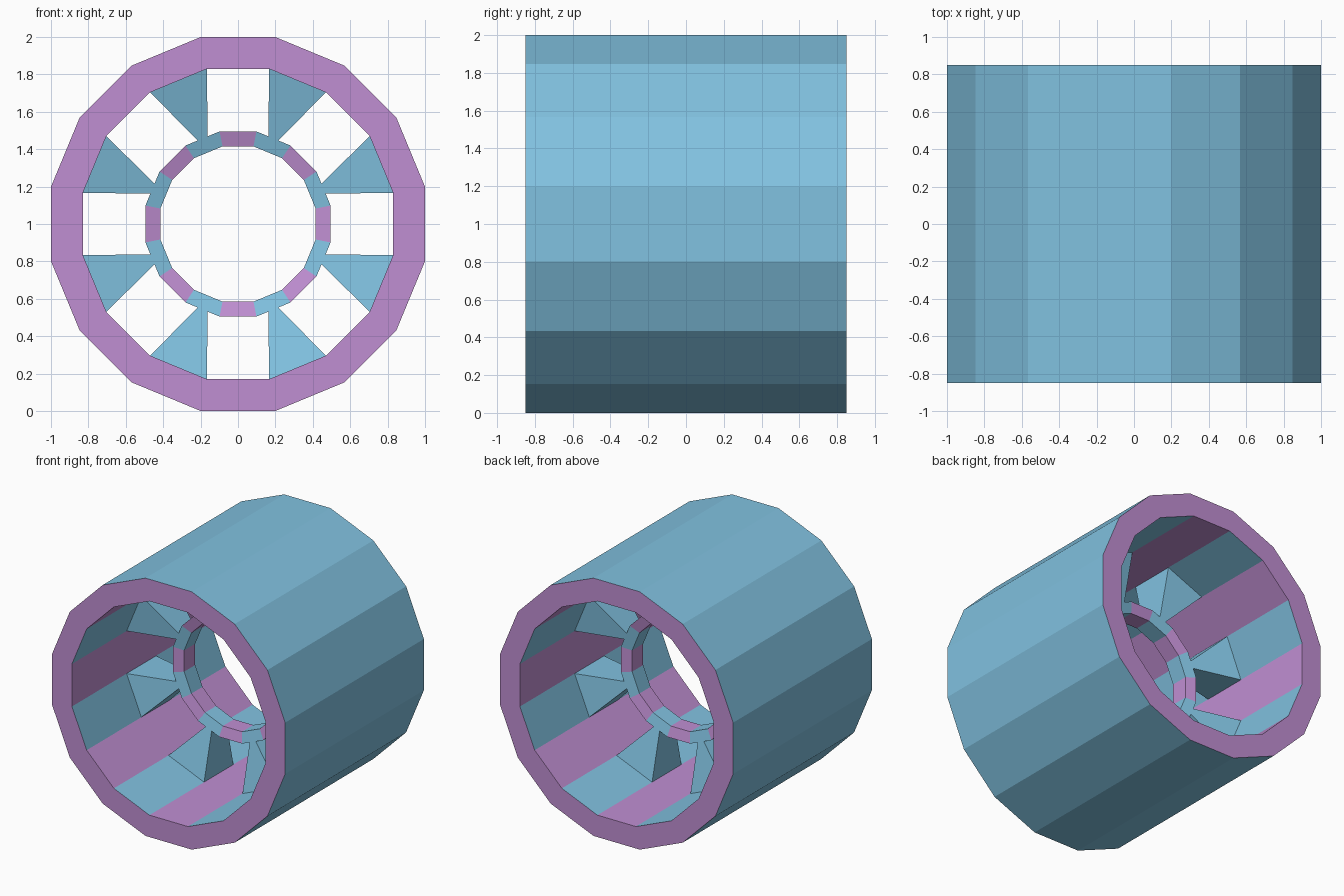
import bpy, bmesh, math
from mathutils import Vector

if "Cube" in bpy.data.objects:
    bpy.data.objects.remove(bpy.data.objects["Cube"])

SIDES = 16
STEP = 2 * math.pi / SIDES
CENTRE_Z = 1.0


def material(name, rgb):
    m = bpy.data.materials.new(name)
    m.diffuse_color = (*rgb, 1)
    m.use_nodes = True
    m.node_tree.nodes["Principled BSDF"].inputs["Base Color"].default_value = m.diffuse_color
    return m


BLUE = material("sky blue", (0.22, 0.54, 0.75))
PURPLE = material("soft purple", (0.53, 0.275, 0.65))


def finish(name, bm):
    bmesh.ops.recalc_face_normals(bm, faces=bm.faces)
    me = bpy.data.meshes.new(name)
    bm.to_mesh(me)
    bm.free()
    me.materials.append(BLUE)
    me.materials.append(PURPLE)
    ob = bpy.data.objects.new(name, me)
    bpy.context.collection.objects.link(ob)
    return ob


def polar(r, t, angle, y):
    """Point at radius r and sideways offset t in the direction of angle."""
    c, s = math.cos(angle), math.sin(angle)
    return Vector((r * c - t * s, y, CENTRE_Z + r * s + t * c))


def revolve(name, profile, rule):
    """Turn a closed (apothem, y) profile round the y axis; rule(edge, side) gives the colour."""
    bm = bmesh.new()
    rings = [[bm.verts.new(polar(r / math.cos(STEP / 2), 0, (k - 0.5) * STEP, y))
              for r, y in profile] for k in range(SIDES)]
    n = len(profile)
    for k in range(SIDES):
        a, b = rings[k], rings[(k + 1) % SIDES]
        for e in range(n):
            f = e + 1 if e + 1 < n else 0
            face = bm.faces.new((a[e], a[f], b[f], b[e]))
            face.material_index = rule(e, k)
    return finish(name, bm)


# Outer drum: blue outside, purple end rims, striped bore
def drum_colour(edge, side):
    if edge == 0:
        return 0
    if edge == 2:
        return 1 - side % 2
    return 1


revolve("drum_shell", [(1.0, -0.85), (1.0, 0.85), (0.83, 0.85), (0.83, -0.85)], drum_colour)

# Inner hub ring with sloped faces, striped all round
revolve("hub_ring", [(0.495, -0.09), (0.495, 0.09), (0.415, 0.068), (0.415, -0.068)],
        lambda edge, side: 1 - side % 2)

# Eight tapered spokes from the blue bore strips to the hub
for i in range(SIDES // 2):
    angle = (2 * i + 1) * STEP
    bm = bmesh.new()
    loops = []
    for r, half_w, half_y in ((0.83, 0.165, 0.18), (0.495, 0.028, 0.09)):
        loops.append([bm.verts.new(polar(r, sx * half_w, angle, sy * half_y))
                      for sx, sy in ((-1, -1), (1, -1), (1, 1), (-1, 1))])
    outer, inner = loops
    for j in range(4):
        k = (j + 1) % 4
        bm.faces.new((outer[j], outer[k], inner[k], inner[j]))
    finish(f"spoke_{i + 1}", bm)
    # Ends are left open because they sit flush on the drum and hub
